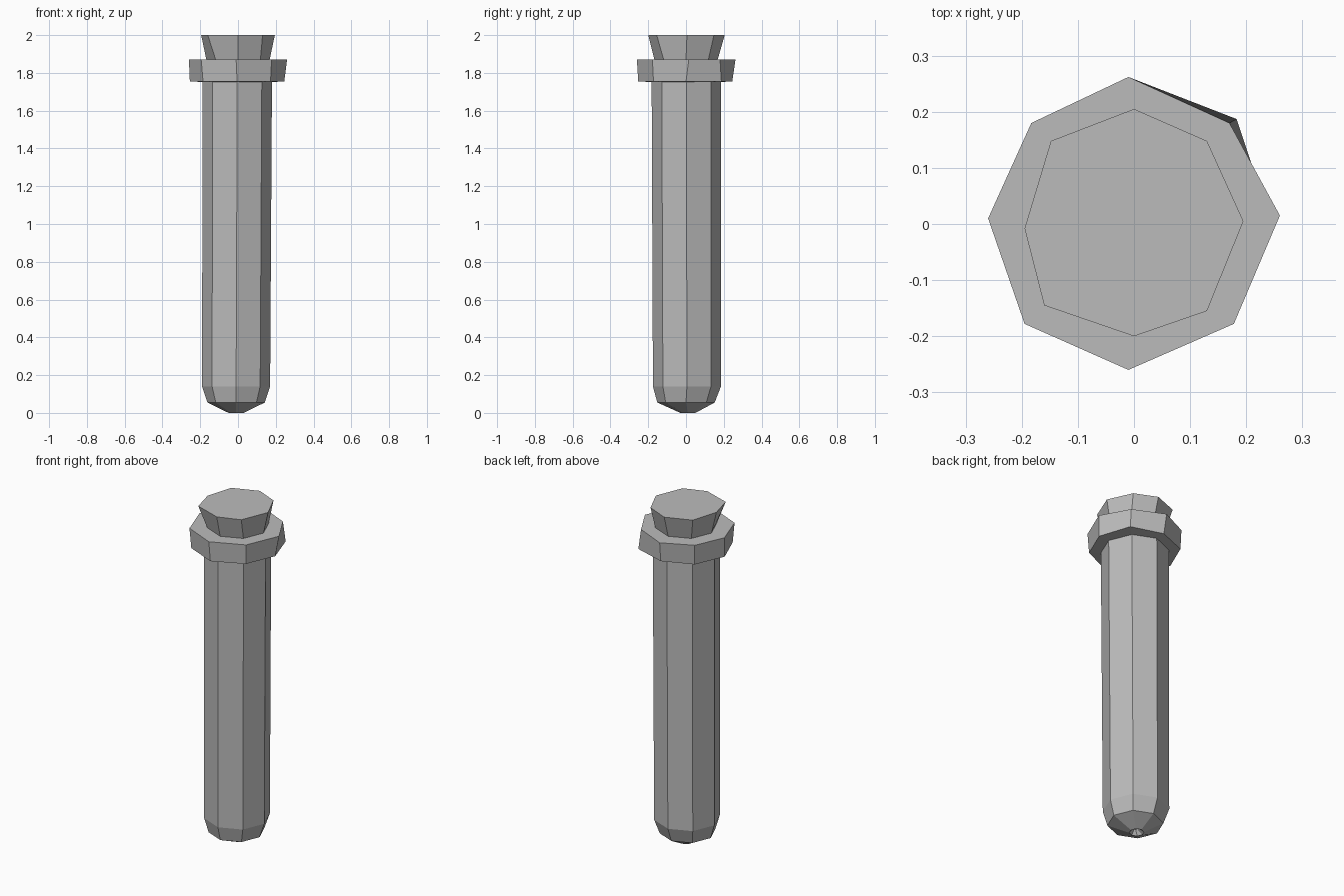
import bpy
import bmesh
from math import cos, sin, radians

cube = bpy.data.objects.get("Cube")
if cube:
    bpy.data.objects.remove(cube, do_unlink=True)

SIDES = 8

grey = bpy.data.materials.new("light grey")
grey.use_nodes = True
colour = (0.5, 0.5, 0.5, 1)
grey.diffuse_color = colour
grey.node_tree.nodes["Principled BSDF"].inputs["Base Color"].default_value = colour


def ring(radius, z, cx=0.0, cy=0.0):
    """One octagon of points with a corner on +x."""
    return [(cx + radius * cos(radians(45 * i)), cy + radius * sin(radians(45 * i)), z)
            for i in range(SIDES)]


def level(points, z):
    return [(x, y, z) for x, y in points]


def loft(name, rings, closed=False):
    """Join the rings with flat sides; cap the ends or join last to first."""
    bm = bmesh.new()
    loops = [[bm.verts.new(p) for p in points] for points in rings]
    pairs = list(zip(loops, loops[1:]))
    if closed:
        pairs.append((loops[-1], loops[0]))
    else:
        bm.faces.new(loops[0][::-1])
        bm.faces.new(loops[-1])
    for low, high in pairs:
        for i in range(SIDES):
            j = (i + 1) % SIDES
            bm.faces.new((low[i], low[j], high[j], high[i]))
    bmesh.ops.recalc_face_normals(bm, faces=bm.faces)
    mesh = bpy.data.meshes.new(name)
    bm.to_mesh(mesh)
    bm.free()
    mesh.materials.append(grey)
    obj = bpy.data.objects.new(name, mesh)
    bpy.context.collection.objects.link(obj)
    return obj


# Tube with a rounded bottom and a small dimple at the tip
loft("tube_body", [
    ring(0.012, 0.03, -0.01),
    ring(0.04, 0.0, -0.01, 0.01),
    ring(0.152, 0.055, -0.01),
    ring(0.18, 0.14, -0.01, 0.005),
    ring(0.184, 1.78, -0.004, 0.002),
])

# Uneven collar around the mouth
lip_top = [(0.26, 0.015), (0.17, 0.18), (-0.01, 0.262), (-0.183, 0.18),
           (-0.26, 0.01), (-0.195, -0.178), (-0.01, -0.26), (0.178, -0.178)]
lip_low = [(0.245, 0), (0.183, 0.187), (-0.005, 0.245), (-0.18, 0.175),
           (-0.255, 0), (-0.185, -0.175), (-0.005, -0.253), (0.172, -0.172)]
loft("tube_lip", [
    ring(0.15, 1.75),
    level(lip_low, 1.755),
    level(lip_top, 1.872),
    ring(0.15, 1.872),
], closed=True)

# Stopper that flares towards its top
stopper_top = [(0.195, 0.005), (0.13, 0.148), (0, 0.205), (-0.148, 0.148),
               (-0.195, -0.008), (-0.16, -0.145), (0, -0.2), (0.13, -0.155)]
loft("stopper", [
    ring(0.155, 1.8),
    ring(0.168, 1.872),
    level(stopper_top, 2.0),
])
